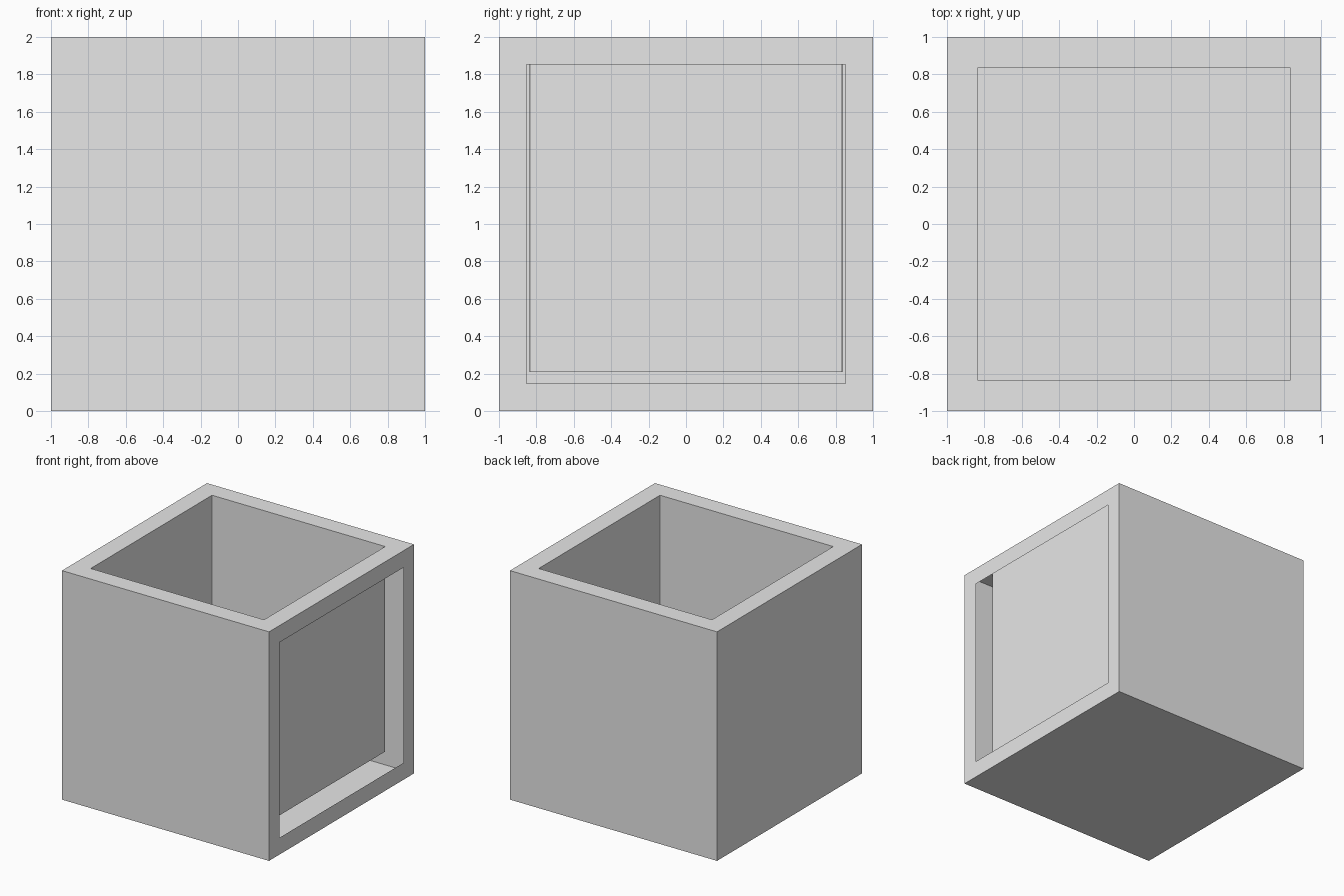
import bpy, bmesh
from mathutils import Vector, Matrix

default = bpy.data.objects.get("Cube")
if default:
    bpy.data.objects.remove(default, do_unlink=True)

RIM = 0.163      # width of the top rim
FRAME = 0.147    # width of the frame round the side window
WELL_FLOOR = 0.21

# Plain grey material
grey = bpy.data.materials.new("light_grey")
grey.use_nodes = True
colour = (0.8, 0.8, 0.8, 1.0)
grey.diffuse_color = colour
grey.node_tree.nodes["Principled BSDF"].inputs["Base Color"].default_value = colour

bm = bmesh.new()


def facing(direction):
    """The face whose normal points most nearly along the direction."""
    bm.normal_update()
    return max(bm.faces, key=lambda f: f.normal.dot(Vector(direction)))


# Thin-walled outer cube
bmesh.ops.create_cube(bm, size=2, matrix=Matrix.Translation((0, 0, 1)))

# Side window: inset the +x face and open it
window = facing((1, 0, 0))
bmesh.ops.inset_individual(bm, faces=[window], thickness=FRAME, use_even_offset=True)
bmesh.ops.delete(bm, geom=[window], context='FACES_ONLY')

# Top rim and the well sunk inside the hollow cube
top = facing((0, 0, 1))
bmesh.ops.inset_individual(bm, faces=[top], thickness=RIM, use_even_offset=True)
well_floor = bmesh.ops.extrude_discrete_faces(bm, faces=[top])["faces"][0]
bmesh.ops.translate(bm, verts=well_floor.verts, vec=(0, 0, WELL_FLOOR - 2))

# Slightly eased upright corners of the well
corners = [e for e in bm.edges
           if abs(e.verts[0].co.z - e.verts[1].co.z) > 1
           and all(abs(v.co.x) < 0.9 and abs(v.co.y) < 0.9 for v in e.verts)]
bmesh.ops.bevel(bm, geom=corners, offset=0.008, segments=2, profile=0.5,
                affect='EDGES')

mesh = bpy.data.meshes.new("open_box")
bm.to_mesh(mesh)
bm.free()
mesh.materials.append(grey)
box = bpy.data.objects.new("open_box", mesh)
bpy.context.collection.objects.link(box)
